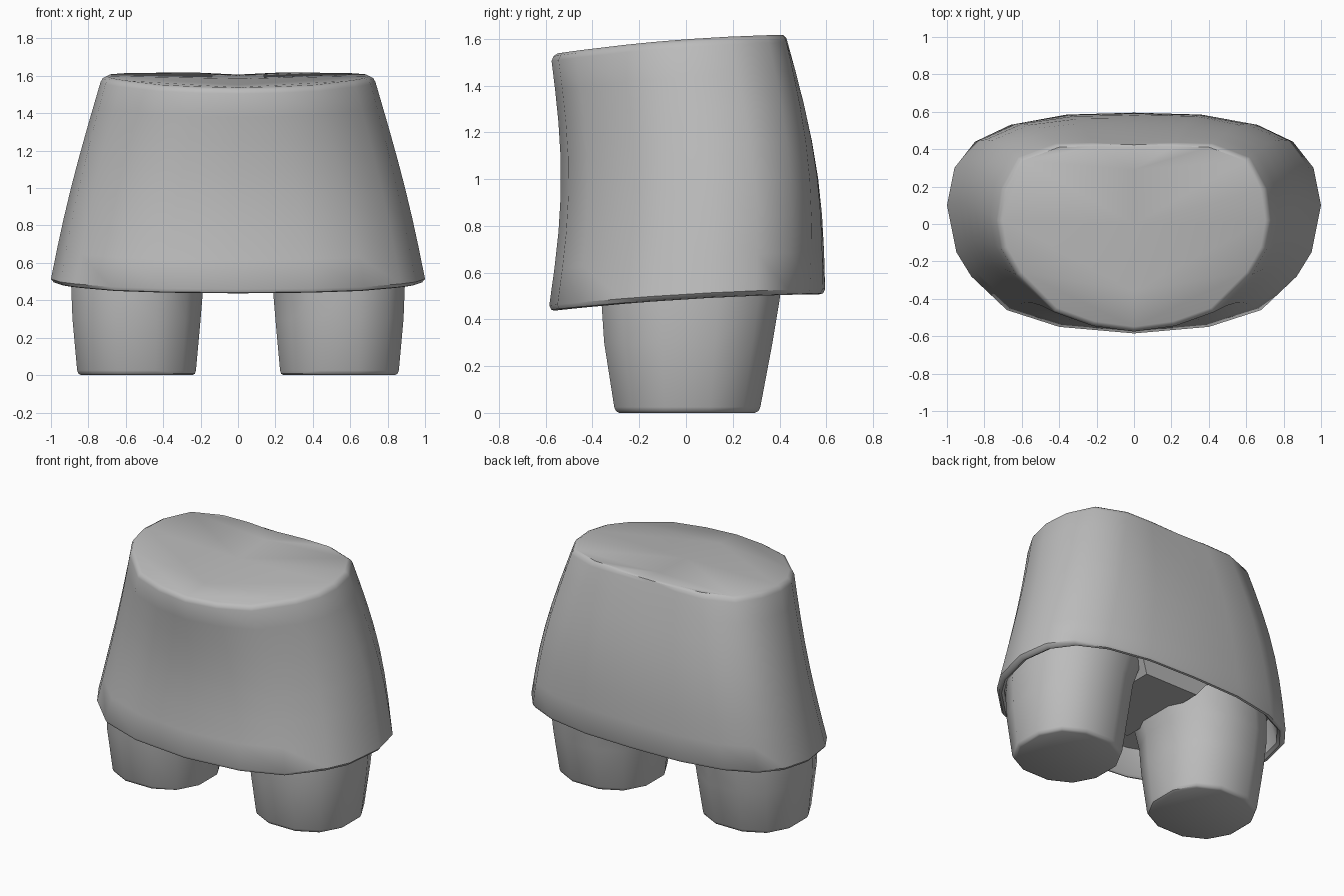
import bpy, bmesh, math

if "Cube" in bpy.data.objects:
    bpy.data.objects.remove(bpy.data.objects["Cube"])

grey = bpy.data.materials.new("plain grey")
grey.diffuse_color = (0.5, 0.5, 0.5, 1)
grey.use_nodes = True
grey.node_tree.nodes["Principled BSDF"].inputs["Base Color"].default_value = grey.diffuse_color


def finish(bm, name, angle=40):
    bmesh.ops.recalc_face_normals(bm, faces=bm.faces)
    me = bpy.data.meshes.new(name)
    bm.to_mesh(me)
    bm.free()
    me.materials.append(grey)
    ob = bpy.data.objects.new(name, me)
    bpy.context.collection.objects.link(ob)
    bpy.ops.object.select_all(action='DESELECT')
    ob.select_set(True)
    bpy.context.view_layer.objects.active = ob
    bpy.ops.object.shade_smooth_by_angle(angle=math.radians(angle))
    return ob


def loft(bm, rings):
    """Skin a list of closed rings of points and return their vertices."""
    vs = [[bm.verts.new(p) for p in r] for r in rings]
    n = len(vs[0])
    for a, b in zip(vs, vs[1:]):
        for i in range(n):
            j = (i + 1) % n
            bm.faces.new((a[i], a[j], b[j], b[i]))
    return vs


def mirrored(half):
    """Half outline, back to front, completed across x = 0."""
    return half + [(-x, y) for x, y in half[-2:0:-1]]


# Torso: half outlines of the hem and the upper edge
hem = mirrored([(0, .595), (.36, .585), (.66, .53), (.85, .44), (.96, .30), (1, .10),
                (.95, -.15), (.87, -.28), (.68, -.46), (.40, -.55), (0, -.585)])
rim = mirrored([(0, .43), (.22, .435), (.42, .43), (.62, .355), (.71, .19), (.735, .02),
                (.71, -.13), (.63, -.27), (.43, -.47), (.22, -.545), (0, -.575)])


def hem_z(y):
    return .508 + .06 * y - .04 * y * y


def rim_z(y):
    return 1.565 + .07 * y - .06 * y * y


def wall(t):
    bulge = math.sin(math.pi * t)
    ring = []
    for (bx, by), (tx, ty) in zip(hem, rim):
        x, y = bx + (tx - bx) * t, by + (ty - by) * t
        z = hem_z(by) + (rim_z(ty) - hem_z(by)) * t
        ring.append((x * (1 + .018 * bulge), y + .045 * bulge, z))
    return ring


def inset_hem(s, dz):
    return [(x * s, y * s, hem_z(y) + dz) for x, y in hem]


rings = [inset_hem(.90, .16), inset_hem(.945, -.01), inset_hem(.965, -.022), inset_hem(.985, -.018)]
rings += [wall(t) for t in (0, .15, .3, .45, .6, .75, .88, 1)]
for s, dz in ((.985, .021), (.955, .033)):
    rings.append([(x * s, y * s, rim_z(y) + dz) for x, y in rim])

bm = bmesh.new()
vs = loft(bm, rings)
bm.faces.new(vs[0])
# Upper face: folded slightly down along the centre line
top = vs[-1]
top[0].co.z -= .01
mid = len(top) // 2
spine = [top[0]] + [bm.verts.new((0, y, rim_z(y) + .02)) for y in (.29, 0, -.36)] + [top[mid]]
right = top[:mid + 1]
left = [top[0]] + top[:mid - 1:-1]
for side in (right, left):
    bm.faces.new((side[0], side[1], side[2], side[3], spine[1]))
    bm.faces.new((spine[1], side[3], side[4], side[5], spine[2]))
    bm.faces.new((spine[2], side[5], side[6], side[7], spine[3]))
    bm.faces.new((spine[3], side[7], side[8], side[9], side[10]))
finish(bm, "torso")


# Legs: rounded twelve-sided tapered columns
def oval(z, x0, x1, y0, y1, n=12):
    ring = []
    for i in range(n):
        a = 2 * math.pi * (i + .5) / n
        c, s = math.cos(a), math.sin(a)
        k = 1 / math.cos(math.pi / n)
        px = math.copysign(abs(c) ** .88, c) * k
        py = math.copysign(abs(s) ** .88, s) * k
        px, py = max(-1, min(1, px)), max(-1, min(1, py))
        ring.append(((x0 + x1) / 2 + px * (x1 - x0) / 2, (y0 + y1) / 2 + py * (y1 - y0) / 2, z))
    return ring


for name, sx in (("right_leg", 1), ("left_leg", -1)):
    bm = bmesh.new()
    vs = loft(bm, [oval(0, .245, .84, -.285, .295), oval(.008, .23, .853, -.3, .31),
                   oval(.025, .225, .86, -.307, .318), oval(.3, .2, .885, -.35, .37),
                   oval(.48, .185, .892, -.362, .40), oval(.66, .12, .88, -.365, .42)])
    bm.faces.new(vs[0])
    bm.faces.new(vs[-1])
    for v in bm.verts:
        v.co.x *= sx
    finish(bm, name)

# Hips: hidden bridge between the legs
bm = bmesh.new()
vs = loft(bm, [[(-.2, -.3, .56), (.2, -.3, .56), (.2, .36, .56), (-.2, .36, .56)],
               [(-.3, -.36, .7), (.3, -.36, .7), (.3, .42, .7), (-.3, .42, .7)]])
bm.faces.new(vs[0])
bm.faces.new(vs[1])
finish(bm, "hips")
